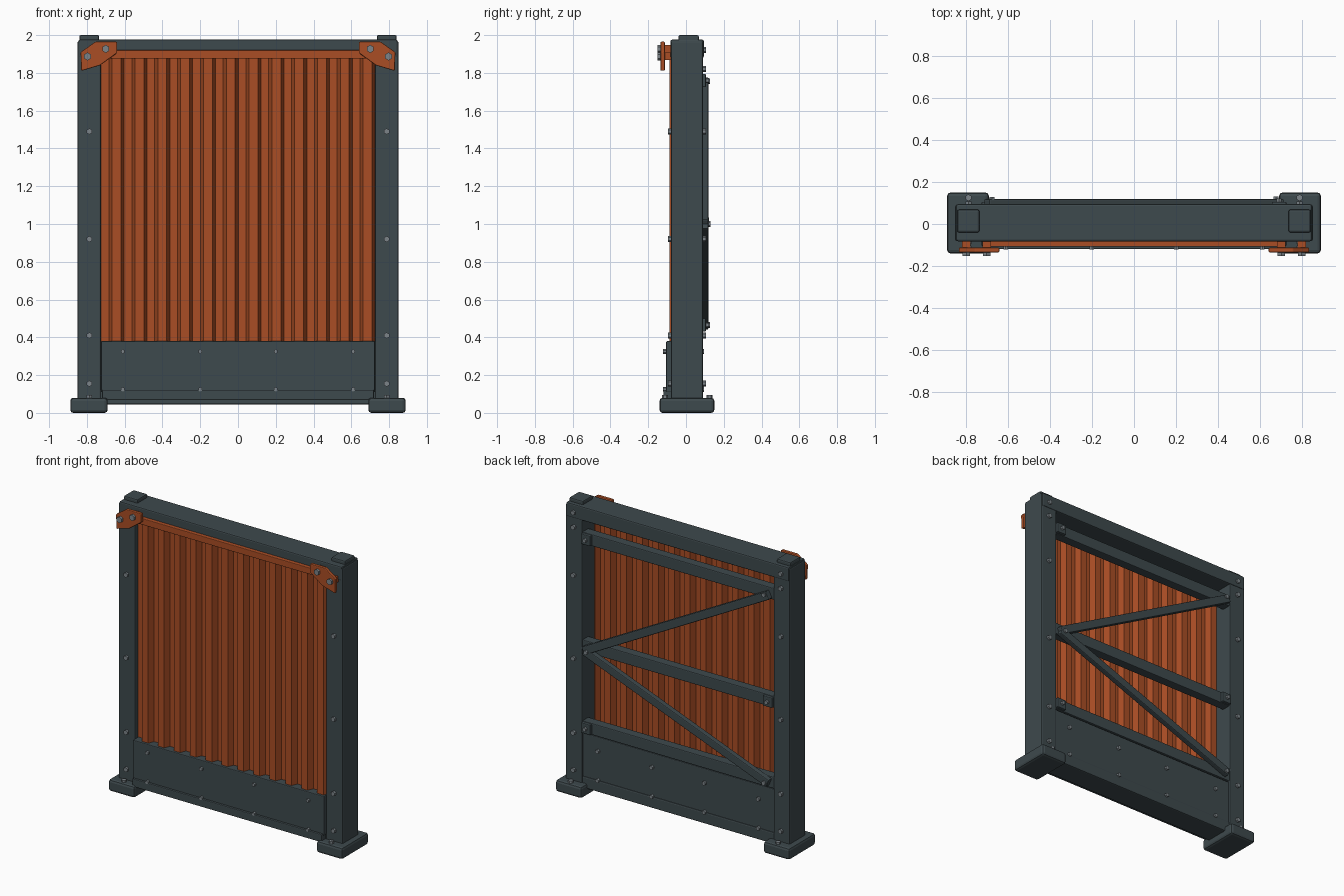
import bpy, math
from mathutils import Vector

old = bpy.data.objects.get("Cube")
if old:
    bpy.data.objects.remove(old, do_unlink=True)


def material(name, rgb):
    m = bpy.data.materials.new(name)
    m.use_nodes = True
    m.diffuse_color = (*rgb, 1)
    m.node_tree.nodes["Principled BSDF"].inputs["Base Color"].default_value = (*rgb, 1)
    return m


slate = material("slate_steel", (0.048, 0.067, 0.074))
rust = material("rust_orange", (0.40, 0.075, 0.018))
steel = material("bolt_grey", (0.20, 0.23, 0.25))


def mesh_object(name, verts, faces, mat, bevel=0):
    me = bpy.data.meshes.new(name)
    me.from_pydata(verts, [], faces)
    me.materials.append(mat)
    ob = bpy.data.objects.new(name, me)
    bpy.context.collection.objects.link(ob)
    if bevel:
        b = ob.modifiers.new("Bevel", "BEVEL")
        b.width, b.segments = bevel, 2
    return ob


def prism(name, outline, y0, y1, mat, bevel=0):
    """Extrude an anticlockwise x,z outline from y0 (front) to y1 (back)."""
    n = len(outline)
    verts = [(x, y, z) for y in (y0, y1) for x, z in outline]
    faces = [tuple(range(n)), tuple(reversed(range(n, 2 * n)))]
    faces += [(i, i + n, (i + 1) % n + n, (i + 1) % n) for i in range(n)]
    return mesh_object(name, verts, faces, mat, bevel)


def box(name, x, y, z, mat=slate, bevel=0.008):
    outline = [(x[0], z[0]), (x[1], z[0]), (x[1], z[1]), (x[0], z[1])]
    return prism(name, outline, y[0], y[1], mat, bevel)


def bolt(name, pos, direction, r=0.016, depth=0.016):
    """Hexagonal head standing on a surface point."""
    d = Vector(direction)
    bpy.ops.mesh.primitive_cylinder_add(vertices=6, radius=r, depth=depth,
                                        location=Vector(pos) + d * depth / 2)
    ob = bpy.context.object
    ob.name = name
    ob.rotation_euler = d.to_track_quat("Z", "Y").to_euler()
    ob.data.materials.append(steel)


def brace(name, a, b, width, y0, y1):
    """Straight bar between two x,z points."""
    a, b = Vector(a), Vector(b)
    t = (b - a).normalized()
    n = Vector((-t.y, t.x)) * width / 2
    return prism(name, [a - n, b - n, b + n, a + n], y0, y1, slate, 0.006)


FRONT, BACK, UP = (0, -1, 0), (0, 1, 0), (0, 0, 1)
post_front, post_back = -0.08, 0.09

# Posts, feet, caps, corner gussets and their bolts
for side, s in (("right", -1), ("left", 1)):
    def span(a, b):
        return sorted((s * a, s * b))

    box(side + "_post", span(0.725, 0.85), (post_front, post_back), (0.06, 1.968))
    box(side + "_foot", span(0.69, 0.888), (-0.14, 0.15), (0, 0.08), bevel=0.016)
    box(side + "_post_cap", span(0.735, 0.84), (-0.04, 0.068), (1.96, 2.0))
    for z in (0.155, 0.41, 0.92, 1.49):
        bolt(side + "_post_front_bolt", (s * 0.787, post_front, z), FRONT)
    for z in (0.155, 0.41, 0.92, 1.49, 1.82, 1.92):
        bolt(side + "_post_back_bolt", (s * 0.787, post_back, z), BACK)
    for y in (-0.112, 0.125):
        bolt(side + "_foot_bolt", (s * 0.787, y, 0.08), UP)

    gusset = [(0.64, 1.965), (0.64, 1.905), (0.73, 1.84), (0.83, 1.81),
              (0.833, 1.91), (0.755, 1.965)]
    outline = [(s * x, z) for x, z in gusset]
    if s > 0:
        outline.reverse()
    # the mirrored outline must keep its winding
    area = sum(p[0] * q[1] - q[0] * p[1]
               for p, q in zip(outline, outline[1:] + outline[:1]))
    if area < 0:
        outline.reverse()
    prism(side + "_corner_gusset", outline, -0.135, -0.112, rust, 0.005)
    for x, z in ((0.797, 1.887), (0.70, 1.927)):
        bolt(side + "_gusset_bolt", (s * x, -0.135, z), FRONT, 0.021)
        box(side + "_gusset_spacer", (s * x - 0.02, s * x + 0.02), (-0.112, -0.07),
            (z - 0.02, z + 0.02), rust, 0)

# Horizontal frame members
box("top_beam", (-0.845, 0.845), (-0.082, 0.094), (1.88, 1.976))
box("bottom_beam", (-0.73, 0.73), (-0.08, 0.085), (0.045, 0.125))
box("front_sill", (-0.72, 0.72), (-0.12, -0.07), (0.068, 0.122), bevel=0.005)
box("top_trim", (-0.72, 0.72), (-0.108, -0.078), (1.876, 1.92), rust, 0.004)
box("front_kick_plate", (-0.725, 0.725), (-0.105, -0.03), (0.11, 0.38), bevel=0.005)
box("back_kick_plate", (-0.73, 0.73), (0.045, 0.08), (0.07, 0.42), bevel=0.005)
for x in (-0.61, -0.2, 0.2, 0.61):
    for z in (0.125, 0.325):
        bolt("front_kick_bolt", (x, -0.105, z), FRONT, 0.012)
        bolt("back_kick_bolt", (x, 0.08, z), BACK, 0.014)

# Corrugated sheet: trapezoid wave, twelve repeats
repeats, half = 12, 0.725
pitch = 2 * half / repeats
front_y, back_y = -0.086, -0.046
wave = []
for i in range(repeats):
    x = -half + i * pitch
    for frac, y in ((0, back_y), (0.36, back_y), (0.5, front_y), (0.86, front_y)):
        wave.append((x + frac * pitch, y))
wave.append((half, back_y))
verts = [(x, y, z) for z in (0.36, 1.9) for x, y in wave]
n = len(wave)
sheet = mesh_object("corrugated_sheet", verts,
                    [(i, i + 1, i + 1 + n, i + n) for i in range(n - 1)], rust)
solid = sheet.modifiers.new("Thickness", "SOLIDIFY")
solid.thickness = 0.006
solid.offset = 0

# Back rails, each with a bolted clip at one end
for name, z, s in (("upper", 1.76, 1), ("middle", 1.02, -1), ("lower", 0.465, 1)):
    box(name + "_rail", (-0.73, 0.73), (0.02, 0.085), (z - 0.04, z + 0.04), bevel=0.006)
    x = s * 0.69
    box(name + "_rail_clip", (x - 0.035, x + 0.035), (0.08, 0.105),
        (z - 0.035, z + 0.035), bevel=0.005)
    bolt(name + "_clip_bolt", (x, 0.105, z), BACK, 0.014)

# Diagonal braces meeting at the left post
apex = (0.7, 1.0)
for name, end in (("upper", (-0.7, 1.755)), ("lower", (-0.7, 0.465))):
    brace(name + "_diagonal_brace", apex, end, 0.055, 0.08, 0.118)
    bolt(name + "_brace_bolt", (-0.675, 0.116, end[1]), BACK, 0.015, 0.012)
bolt("apex_bolt", (0.675, 0.118, 1.0), BACK, 0.015, 0.012)
